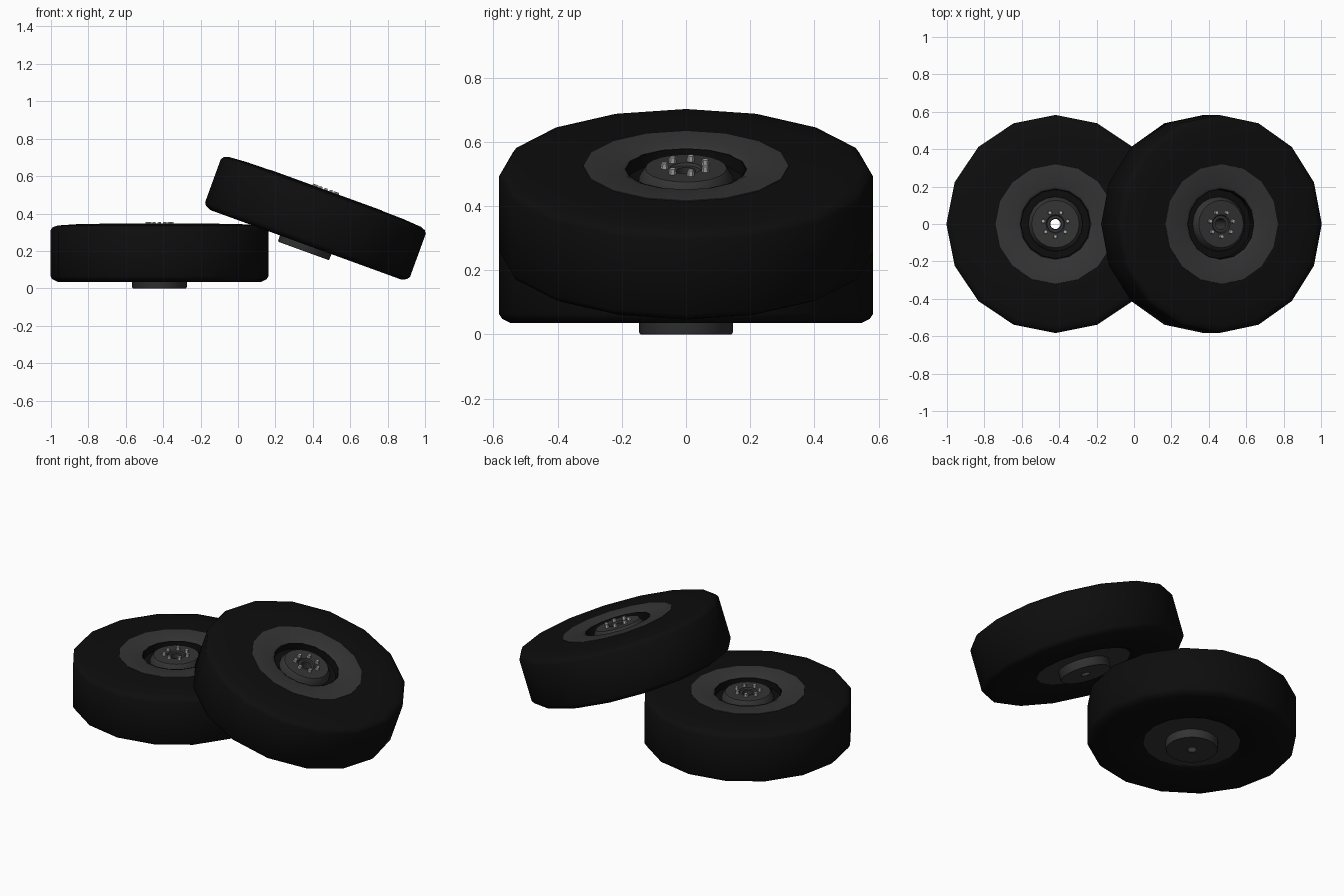
import bpy, bmesh, math
from mathutils import Matrix

if "Cube" in bpy.data.objects:
    bpy.data.objects.remove(bpy.data.objects["Cube"])


def material(name, v):
    m = bpy.data.materials.new(name)
    m.diffuse_color = (v, v, v, 1)
    m.use_nodes = True
    m.node_tree.nodes["Principled BSDF"].inputs["Base Color"].default_value = m.diffuse_color
    return m


RUBBER = material("rubber", 0.004)
STEEL = material("dark_steel", 0.035)
BOLT = material("bolt_metal", 0.4)


def finish(name, bm, mat, matrix):
    bmesh.ops.remove_doubles(bm, verts=bm.verts, dist=1e-5)
    bmesh.ops.recalc_face_normals(bm, faces=bm.faces)
    me = bpy.data.meshes.new(name)
    bm.to_mesh(me)
    bm.free()
    ob = bpy.data.objects.new(name, me)
    bpy.context.collection.objects.link(ob)
    me.materials.append(mat)
    ob.matrix_world = matrix
    bpy.ops.object.select_all(action='DESELECT')
    ob.select_set(True)
    bpy.context.view_layer.objects.active = ob
    bpy.ops.object.shade_smooth_by_angle(angle=math.radians(40))
    return ob


def lathe(name, profile, steps, mat, matrix):
    """Revolve a closed (radius, height) profile about z."""
    bm = bmesh.new()
    vs = [bm.verts.new((r, 0, z)) for r, z in profile]
    es = [bm.edges.new((vs[i - 1], vs[i])) for i in range(len(vs))]
    bmesh.ops.spin(bm, geom=vs + es, cent=(0, 0, 0), axis=(0, 0, 1),
                   angle=math.tau, steps=steps)
    return finish(name, bm, mat, matrix)


def wheel(tag, matrix):
    # tyre with rounded shoulders
    lathe("tyre_" + tag, [(0.26, 0.055), (0.30, 0.036), (0.545, 0.035), (0.572, 0.048),
                          (0.583, 0.065), (0.583, 0.31), (0.572, 0.326), (0.545, 0.336),
                          (0.44, 0.343), (0.32, 0.345), (0.31, 0.33), (0.26, 0.30)],
          16, RUBBER, matrix)
    # rim face and back plate
    lathe("rim_" + tag, [(0.14, 0.05), (0.272, 0.05), (0.272, 0.32), (0.322, 0.335),
                         (0.32, 0.347), (0.205, 0.342), (0.19, 0.335), (0.19, 0.28),
                         (0.14, 0.28)], 16, STEEL, matrix)
    # dark lining of the groove around the hub
    lathe("rim_groove_" + tag, [(0.14, 0.285), (0.189, 0.285), (0.189, 0.335),
                                (0.186, 0.335), (0.184, 0.295), (0.14, 0.295)],
          16, RUBBER, matrix)
    # hub with a centre bore
    lathe("hub_" + tag, [(0.027, 0), (0.142, 0), (0.146, 0.006), (0.146, 0.31),
                         (0.127, 0.338), (0.05, 0.338), (0.045, 0.33), (0.03, 0.33)],
          20, STEEL, matrix)
    # seven lug bolts
    bm = bmesh.new()
    for i in range(7):
        a = -math.pi / 2 + math.tau * i / 7
        bmesh.ops.create_cone(bm, cap_ends=True, segments=6, radius1=0.013,
                              radius2=0.010, depth=0.025,
                              matrix=Matrix.Translation((0.067 * math.cos(a),
                                                         0.067 * math.sin(a), 0.3435)))
    finish("lug_bolts_" + tag, bm, BOLT, matrix)


# one wheel lies flat, the other leans on it
wheel("flat", Matrix.Translation((-0.42, 0, 0)))
wheel("leaning", Matrix.Translation((0.35, 0, 0.2)) @ Matrix.Rotation(math.radians(20), 4, 'Y'))
